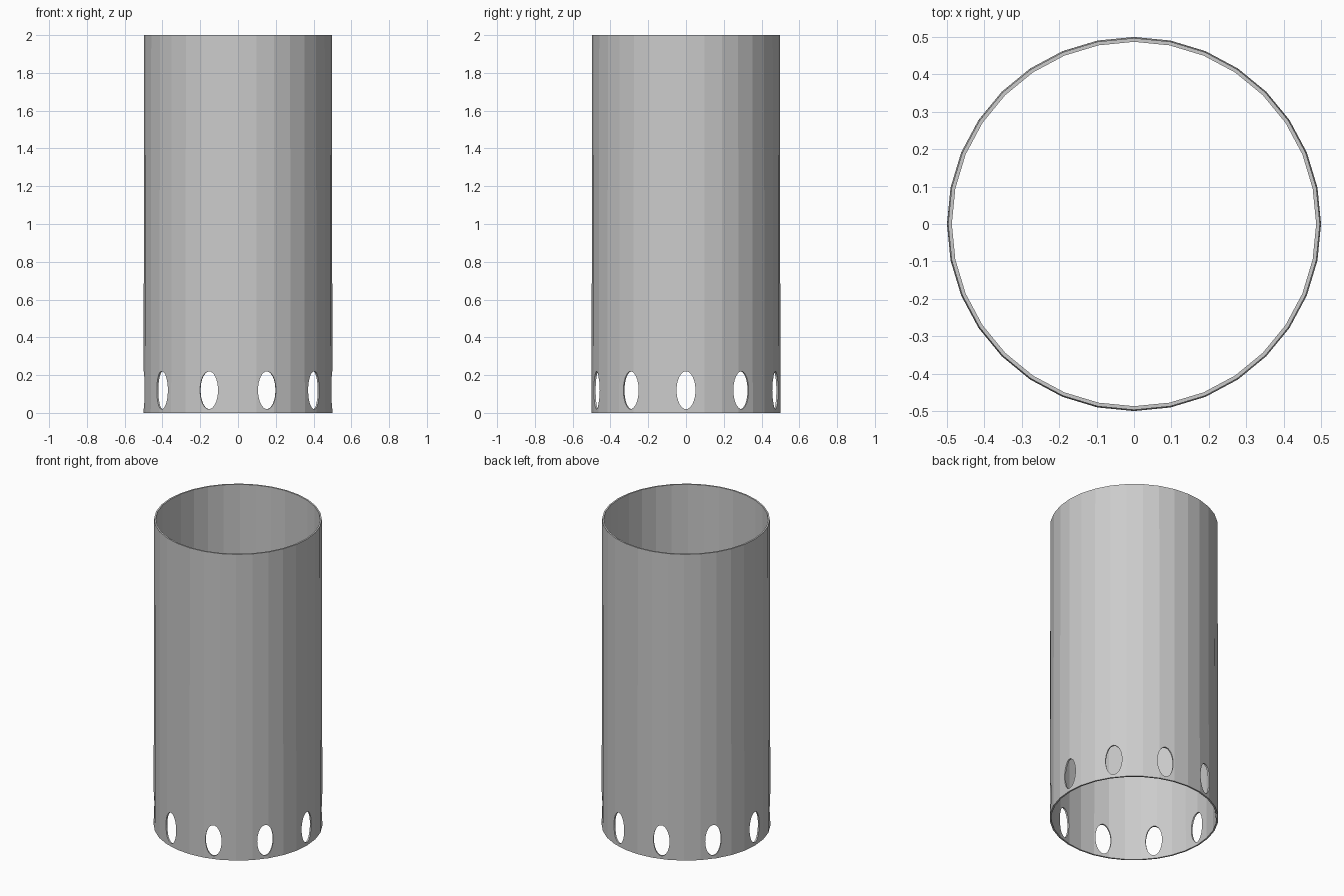
import bpy, bmesh, math
from mathutils import Matrix

if "Cube" in bpy.data.objects:
    bpy.data.objects.remove(bpy.data.objects["Cube"])

SIDES, HOLES = 32, 10
HEIGHT, WALL = 2.0, 0.01
R_BOTTOM, R_TOP = 0.5, 0.497


def make_object(name, bm):
    bmesh.ops.recalc_face_normals(bm, faces=bm.faces[:])
    mesh = bpy.data.meshes.new(name)
    bm.to_mesh(mesh)
    bm.free()
    obj = bpy.data.objects.new(name, mesh)
    bpy.context.collection.objects.link(obj)
    return obj


# Thin open tube: wall profile swept around z
bm = bmesh.new()
profile = [(R_BOTTOM, 0), (R_TOP, HEIGHT), (R_TOP - WALL, HEIGHT), (R_BOTTOM - WALL, 0)]
rings = []
for i in range(SIDES):
    a = 2 * math.pi * i / SIDES
    rings.append([bm.verts.new((r * math.cos(a), r * math.sin(a), z)) for r, z in profile])
for i in range(SIDES):
    p, q = rings[i], rings[(i + 1) % SIDES]
    for j in range(4):
        k = (j + 1) % 4
        bm.faces.new((p[j], q[j], q[k], p[k]))
tube = make_object("tube_wall", bm)

# Oval cutters for the row of holes near the base
bm = bmesh.new()
for i in range(HOLES):
    m = (Matrix.Rotation(2 * math.pi * i / HOLES, 4, 'Z')
         @ Matrix.Translation((0.49, 0, 0.12))
         @ Matrix.Diagonal((1, 0.5, 1, 1))
         @ Matrix.Rotation(math.pi / 2, 4, 'Y'))
    bmesh.ops.create_cone(bm, cap_ends=True, segments=32, radius1=0.1,
                          radius2=0.1, depth=0.12, matrix=m)
cutter = make_object("hole_cutters", bm)

# Cut the holes, then drop the cutters
mod = tube.modifiers.new("holes", 'BOOLEAN')
mod.operation = 'DIFFERENCE'
mod.solver = 'EXACT'
mod.object = cutter
bpy.context.view_layer.objects.active = tube
bpy.ops.object.modifier_apply(modifier=mod.name)
bpy.data.objects.remove(cutter)
